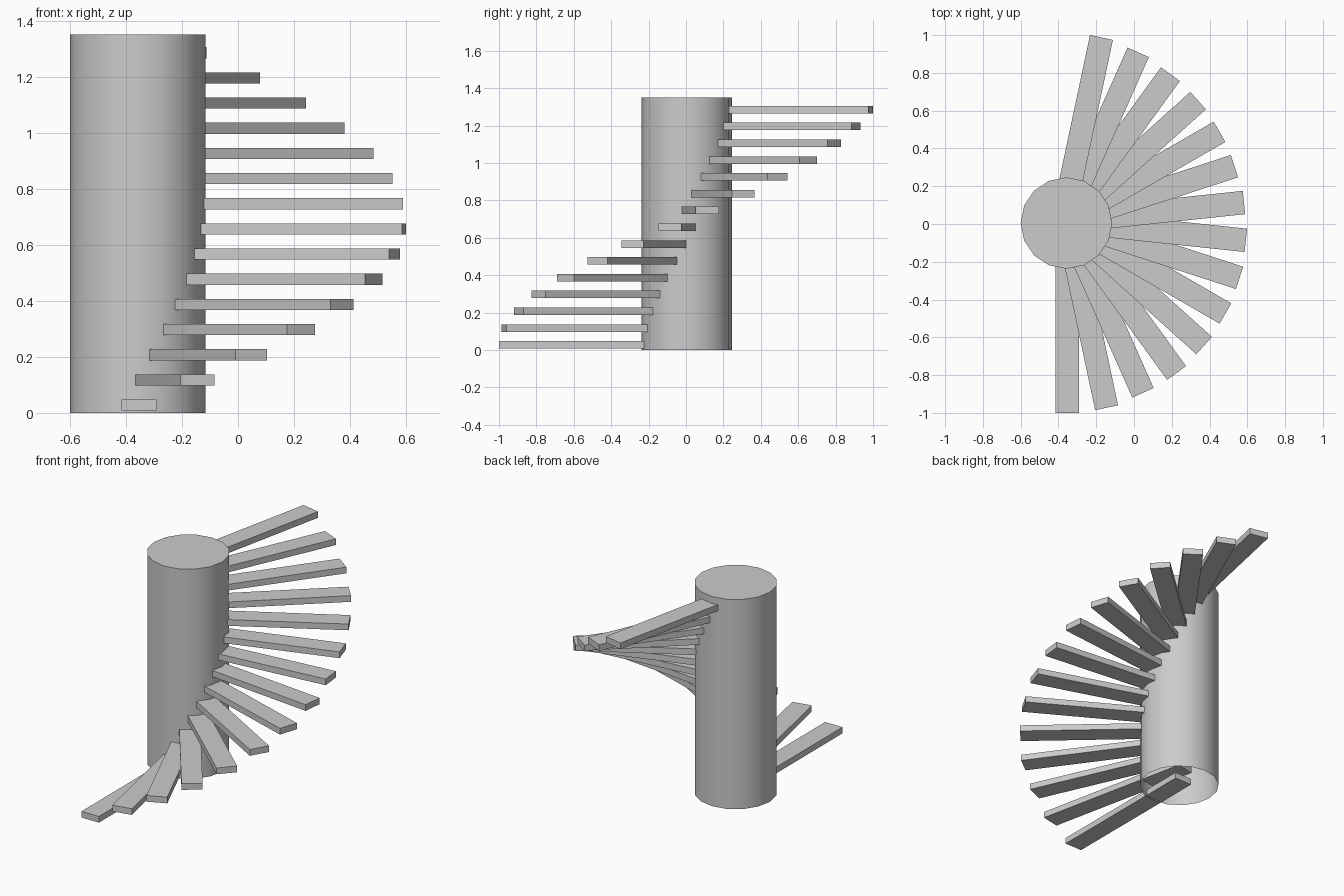
import bpy
import bmesh
from math import radians, cos, sin
from mathutils import Matrix, Vector

cube = bpy.data.objects.get("Cube")
if cube:
    bpy.data.objects.remove(cube, do_unlink=True)

# Single plain grey for everything
stone = bpy.data.materials.new("stone_grey")
stone.use_nodes = True
GREY = (0.6, 0.6, 0.6, 1)
stone.diffuse_color = GREY
stone.node_tree.nodes["Principled BSDF"].inputs["Base Color"].default_value = GREY


def add_object(name, bm):
    mesh = bpy.data.meshes.new(name)
    bm.to_mesh(mesh)
    bm.free()
    mesh.materials.append(stone)
    obj = bpy.data.objects.new(name, mesh)
    bpy.context.collection.objects.link(obj)
    return obj


# Central column: capped on top, open underneath, smooth sides
PIVOT = Vector((-0.358, 0.005, 0))
HEIGHT = 1.35
bm = bmesh.new()
bmesh.ops.create_cone(bm, cap_ends=True, segments=16, radius1=0.242, radius2=0.242,
                      depth=HEIGHT, matrix=Matrix.Translation(PIVOT + Vector((0, 0, HEIGHT / 2))))
bottom = [f for f in bm.faces if f.normal.z < -0.9]
bmesh.ops.delete(bm, geom=bottom, context="FACES_ONLY")
for face in bm.faces:
    face.smooth = face.normal.z < 0.9
for edge in bm.edges:
    edge.smooth = all(f.smooth for f in edge.link_faces)
add_object("column", bm)

# Treads: planks fanning up around the column, each with its own reach
REACH = [1.0, 0.996, 0.982, 0.982, 0.974, 0.968, 0.962, 0.956,
         0.949, 0.943, 0.948, 0.957, 0.967, 0.986, 1.005]
LENGTH, WIDTH, THICK = 1.05, 0.124, 0.04
for i, reach in enumerate(REACH):
    turn = radians(-90 + 12 * i)
    bearing = radians(-89.6 + 12.06 * i)
    tip = Vector((-0.36 + reach * cos(bearing), reach * sin(bearing), 0.028 + 0.0898 * i))
    bm = bmesh.new()
    bmesh.ops.create_cube(bm, size=1)
    bmesh.ops.scale(bm, vec=(LENGTH, WIDTH, THICK), verts=bm.verts)
    bmesh.ops.translate(bm, vec=(-LENGTH / 2, 0, 0), verts=bm.verts)
    bm.transform(Matrix.Translation(tip) @ Matrix.Rotation(turn, 4, "Z"))
    add_object(f"tread_{i + 1}", bm)
